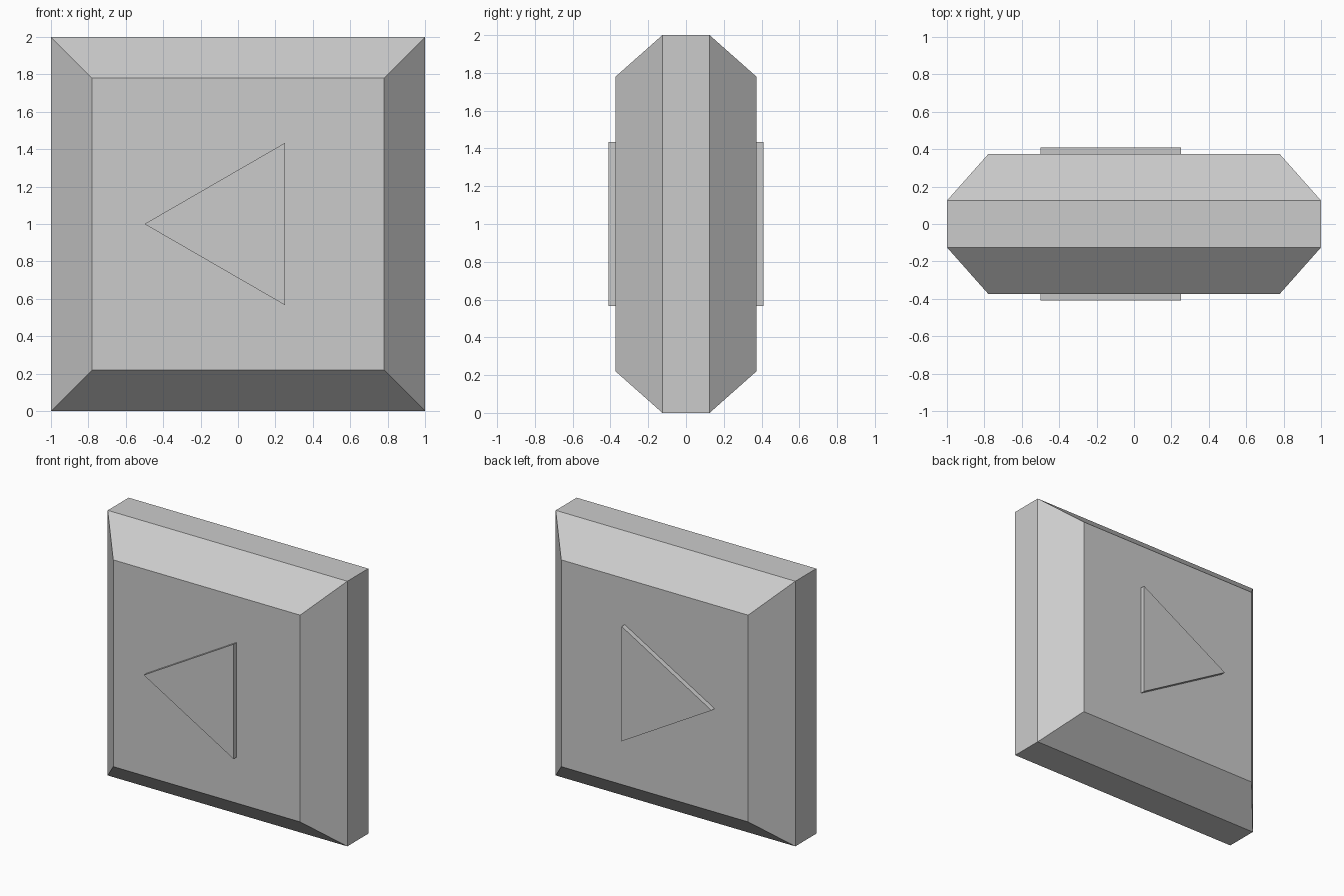
import bpy, bmesh
from math import cos, sin, pi

if "Cube" in bpy.data.objects:
    bpy.data.objects.remove(bpy.data.objects["Cube"])


def loft(name, sides, start, sections):
    """Skin regular polygons (y, circumradius) along y, centred on z = 1."""
    bm = bmesh.new()
    rings = []
    for y, r in sections:
        angles = [start + 2 * pi * i / sides for i in range(sides)]
        rings.append([bm.verts.new((r * cos(a), y, 1 + r * sin(a))) for a in angles])
    for a, b in zip(rings, rings[1:]):
        for i in range(sides):
            j = (i + 1) % sides
            bm.faces.new((a[i], a[j], b[j], b[i]))
    bm.faces.new(rings[0])
    bm.faces.new(rings[-1])
    bmesh.ops.recalc_face_normals(bm, faces=bm.faces)
    mesh = bpy.data.meshes.new(name)
    bm.to_mesh(mesh)
    bm.free()
    obj = bpy.data.objects.new(name, mesh)
    bpy.context.collection.objects.link(obj)
    return obj


# Square slab with wide sloped edges on front and back
d = 2 ** 0.5
loft("bevelled_panel", 4, pi / 4,
     [(-0.373, 0.78 * d), (-0.125, d), (0.125, d), (0.373, 0.78 * d)])

# Thin raised triangles on both faces, pointing to -x
for name, side in (("front_triangle", -1), ("back_triangle", 1)):
    loft(name, 3, pi, [(side * 0.36, 0.5), (side * 0.41, 0.5)])
